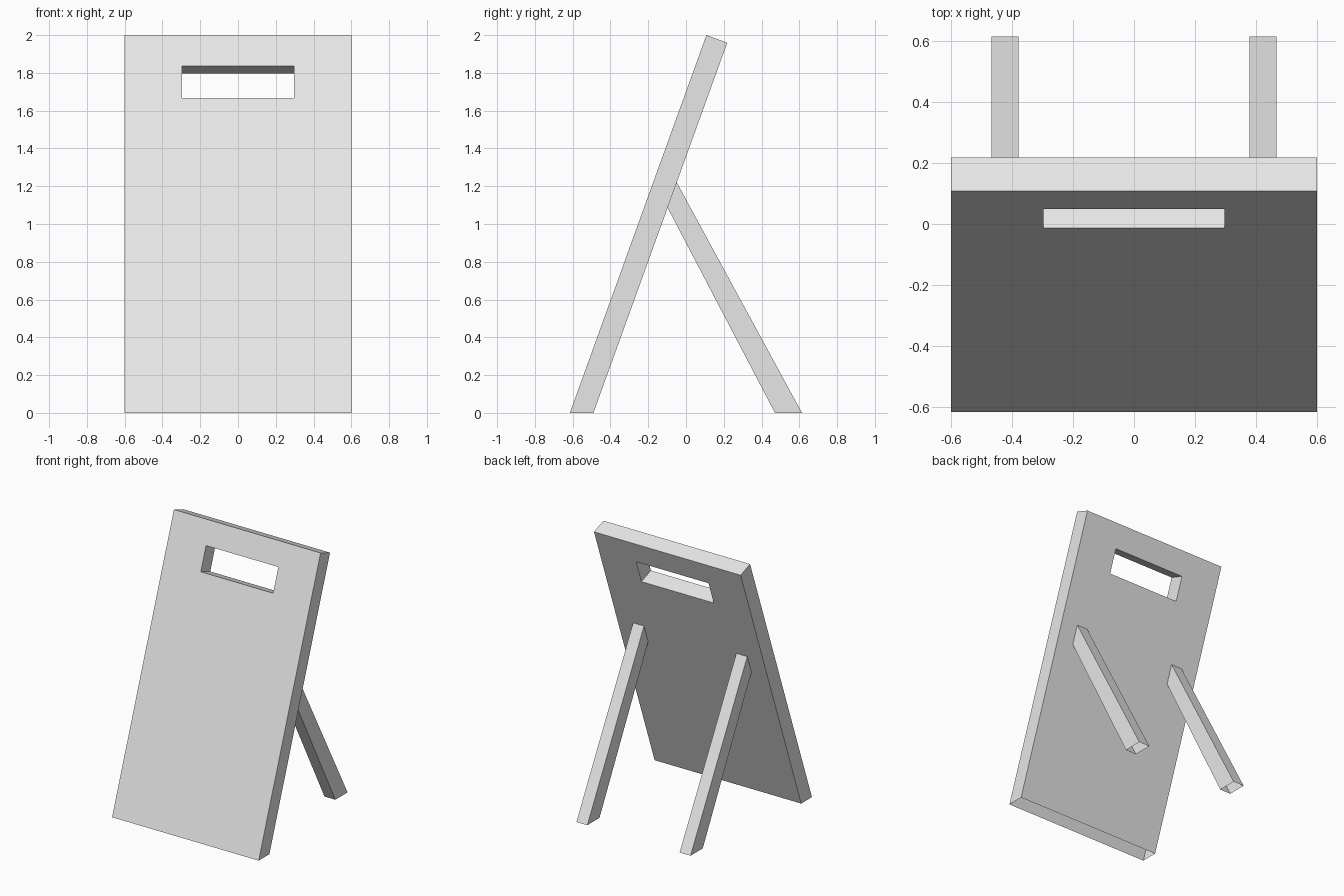
import bpy, bmesh

if "Cube" in bpy.data.objects:
    bpy.data.objects.remove(bpy.data.objects["Cube"])

# Single light grey finish
grey = bpy.data.materials.new("light_grey")
grey.use_nodes = True
grey.diffuse_color = (0.8, 0.8, 0.8, 1)
grey.node_tree.nodes["Principled BSDF"].inputs["Base Color"].default_value = (0.8, 0.8, 0.8, 1)

SLOPE = 0.3615            # lean of the board, y per unit of height
FRONT, BACK = -0.615, -0.49   # y of both board faces at the ground


def skin(name, rings, closed, open_side=None):
    """Join four-cornered rings with quads, leaving one side open if asked."""
    bm = bmesh.new()
    loops = [[bm.verts.new(p) for p in ring] for ring in rings]
    for i in range(len(loops) if closed else len(loops) - 1):
        a, b = loops[i], loops[(i + 1) % len(loops)]
        for j in range(4):
            if closed and i == len(loops) - 1 and j == open_side:
                continue
            k = (j + 1) % 4
            bm.faces.new((a[j], a[k], b[k], b[j]))
    bmesh.ops.recalc_face_normals(bm, faces=bm.faces)
    mesh = bpy.data.meshes.new(name)
    bm.to_mesh(mesh)
    bm.free()
    mesh.materials.append(grey)
    obj = bpy.data.objects.new(name, mesh)
    bpy.context.collection.objects.link(obj)
    return obj


def ring(half_width, low, high, base):
    """Rectangle lying on a leaning plane; its first side is the bottom."""
    corners = ((-1, low), (1, low), (1, high), (-1, high))
    return [(s * half_width, base + SLOPE * z, z) for s, z in corners]


# Leaning board with a handle slot and an open bottom
drop = 0.04
skin("board", [
    ring(0.6, 0, 2, FRONT),
    ring(0.296, 1.667, 1.837, FRONT),
    ring(0.296, 1.667 - drop, 1.837 - drop, BACK),
    ring(0.6, 0, 2 - drop, BACK),
], closed=True, open_side=0)

# Two hollow rear legs, from the ground up to the back of the board
profile = [(0.471, 0), (0.614, 0), (BACK + SLOPE * 1.22, 1.22), (BACK + SLOPE * 1.086, 1.086)]
for side, name in ((1, "left_leg"), (-1, "right_leg")):
    inner, outer = side * 0.378, side * 0.467
    foot = [(x, y, z) for x, (y, z) in zip((inner, outer, outer, inner),
            (profile[0], profile[0], profile[1], profile[1]))]
    head = [(x, y, z) for x, (y, z) in zip((inner, outer, outer, inner),
            (profile[3], profile[3], profile[2], profile[2]))]
    skin(name, [foot, head], closed=False)
